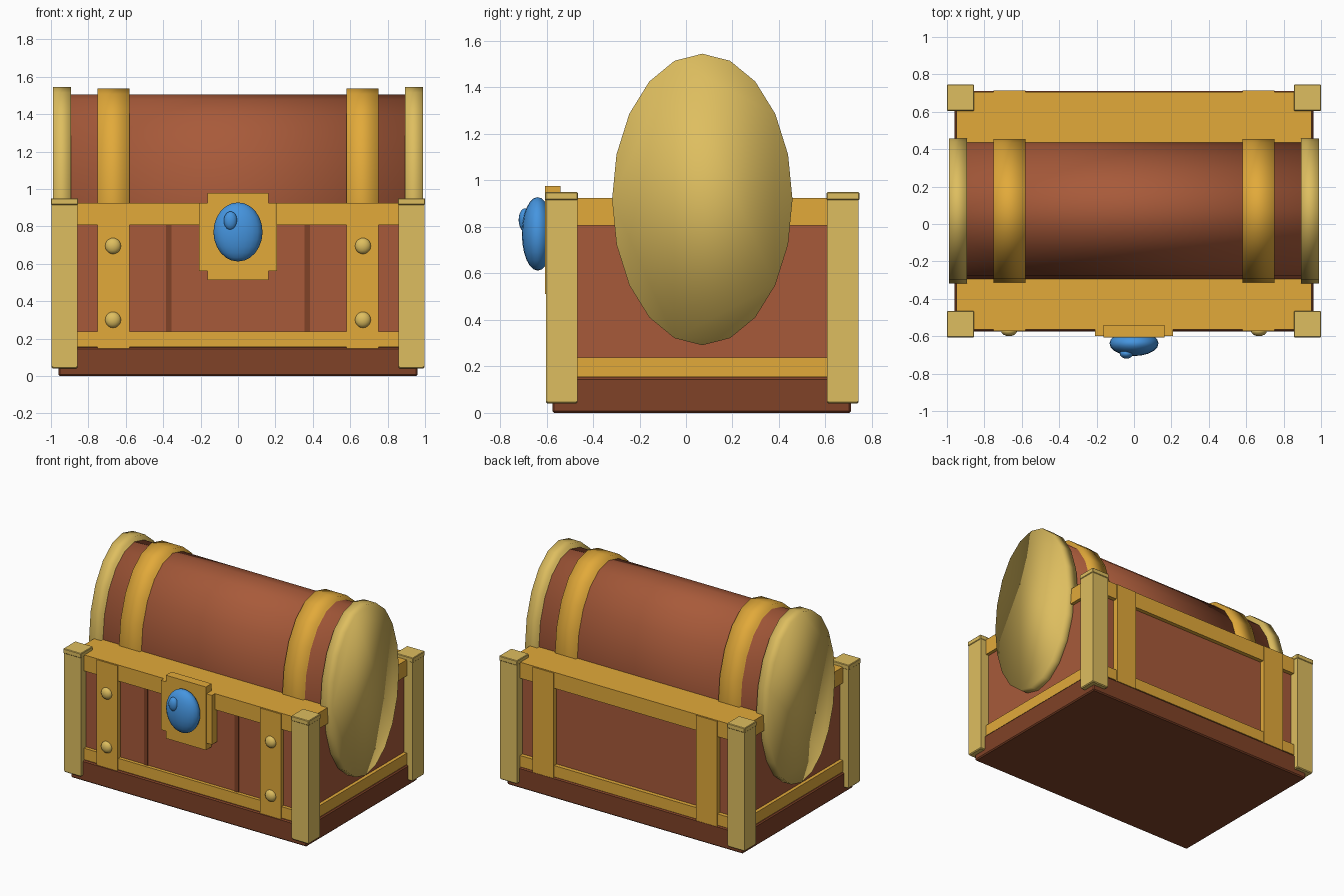
import bpy
import bmesh
from mathutils import Matrix, Vector

cube = bpy.data.objects.get("Cube")
if cube:
    bpy.data.objects.remove(cube, do_unlink=True)


def material(name, rgb):
    m = bpy.data.materials.new(name)
    m.use_nodes = True
    m.diffuse_color = (*rgb, 1)
    m.node_tree.nodes["Principled BSDF"].inputs["Base Color"].default_value = (*rgb, 1)
    return m


WOOD = material("red_brown_wood", (0.39, 0.102, 0.042))
DARK = material("dark_wood", (0.215, 0.054, 0.02))
GOLD = material("gold_trim", (0.76, 0.40, 0.042))
PALE = material("pale_gold", (0.73, 0.515, 0.115))
BLUE = material("blue_gem", (0.06, 0.30, 0.74))

MID_Y = 0.07  # centre of the chest body front to back


def finish(bm, name, mat, smooth=False):
    mesh = bpy.data.meshes.new(name)
    for f in bm.faces:
        f.smooth = smooth
    bm.to_mesh(mesh)
    bm.free()
    mesh.materials.append(mat)
    ob = bpy.data.objects.new(name, mesh)
    bpy.context.collection.objects.link(ob)
    return ob


def box(name, mat, x, y, z, bevel=0):
    """Box from three (low, high) ranges."""
    bm = bmesh.new()
    size = Vector((x[1] - x[0], y[1] - y[0], z[1] - z[0]))
    mid = Vector((x[0] + x[1], y[0] + y[1], z[0] + z[1])) / 2
    bmesh.ops.create_cube(bm, size=1, matrix=Matrix.Translation(mid) @ Matrix.Diagonal((*size, 1)))
    if bevel:
        bmesh.ops.bevel(bm, geom=bm.edges[:], offset=bevel, segments=1, affect='EDGES')
    return finish(bm, name, mat)


def drum(name, mat, x, ry, rz):
    """Oval cylinder lying along x, smooth all over."""
    bm = bmesh.new()
    place = Matrix.Translation(((x[0] + x[1]) / 2, MID_Y, 0.918))
    place = place @ Matrix.Diagonal((x[1] - x[0], ry, rz, 1)) @ Matrix.Rotation(1.5707963, 4, 'Y')
    bmesh.ops.create_cone(bm, cap_ends=True, segments=20, radius1=1, radius2=1, depth=1, matrix=place)
    return finish(bm, name, mat, True)


def ball(name, mat, centre, radii, segments=20, rings=12):
    bm = bmesh.new()
    place = Matrix.Translation(centre) @ Matrix.Diagonal((*radii, 1))
    bmesh.ops.create_uvsphere(bm, u_segments=segments, v_segments=rings, radius=1, matrix=place)
    return finish(bm, name, mat, True)


def mirrored(lo, hi, side):
    return (lo, hi) if side > 0 else (-hi, -lo)


def depth_range(lo, hi, side):
    a, b = mirrored(lo, hi, side)
    return (MID_Y + a, MID_Y + b)


# Body, plinth and flat top rim
box("plinth", DARK, (-0.96, 0.96), (-0.575, 0.71), (0, 0.152), 0.008)
box("body", WOOD, (-0.925, 0.925), (-0.54, 0.675), (0.1, 0.9))
box("top_rim", GOLD, (-0.95, 0.95), (-0.565, 0.705), (0.807, 0.925))
box("bottom_rim", GOLD, (-0.95, 0.95), (-0.565, 0.705), (0.155, 0.238))

# Barrel lid
drum("barrel_lid", WOOD, (-0.95, 0.95), 0.366, 0.587)

for s, side in ((1, "left"), (-1, "right")):
    drum(side + "_end_disc", PALE, mirrored(0.893, 0.99, s), 0.388, 0.627)
    drum(side + "_lid_band", GOLD, mirrored(0.58, 0.75, s), 0.383, 0.62)

    # Upright straps, front and back
    for f, face in ((-1, "front"), (1, "back")):
        box(f"{face}_{side}_strap", GOLD, mirrored(0.58, 0.75, s),
            depth_range(0.59, 0.643, f), (0.147, 0.922))
        # Corner posts with slightly wider caps and feet
        tag = f"{face}_{side}_corner"
        box(tag + "_post", PALE, mirrored(0.858, 0.996, s), depth_range(0.537, 0.672, f), (0.05, 0.93))
        box(tag + "_cap", PALE, mirrored(0.855, 1.0, s), depth_range(0.535, 0.676, f), (0.915, 0.95), 0.004)
        box(tag + "_foot", PALE, mirrored(0.858, 0.996, s), depth_range(0.537, 0.672, f), (0.04, 0.06), 0.006)

    # Plank gap on the front
    box(side + "_plank_gap", DARK, mirrored(0.355, 0.385, s), (-0.546, -0.53), (0.16, 0.81))

    # Rivets
    for z, level in ((0.695, "upper"), (0.30, "lower")):
        ball(f"{side}_{level}_rivet", PALE, (s * 0.668, -0.57, z), (0.043, 0.03, 0.043), 16, 10)

# Lock plate with stepped corners
box("lock_plate_wide", GOLD, (-0.208, 0.208), (-0.6, -0.54), (0.562, 0.925))
box("lock_plate_tall", GOLD, (-0.163, 0.163), (-0.606, -0.54), (0.512, 0.977))

# Gem and its small bump
ball("gem", BLUE, (0, -0.638, 0.77), (0.131, 0.068, 0.158))
ball("gem_bump", BLUE, (-0.04, -0.693, 0.83), (0.036, 0.027, 0.05), 16, 10)
